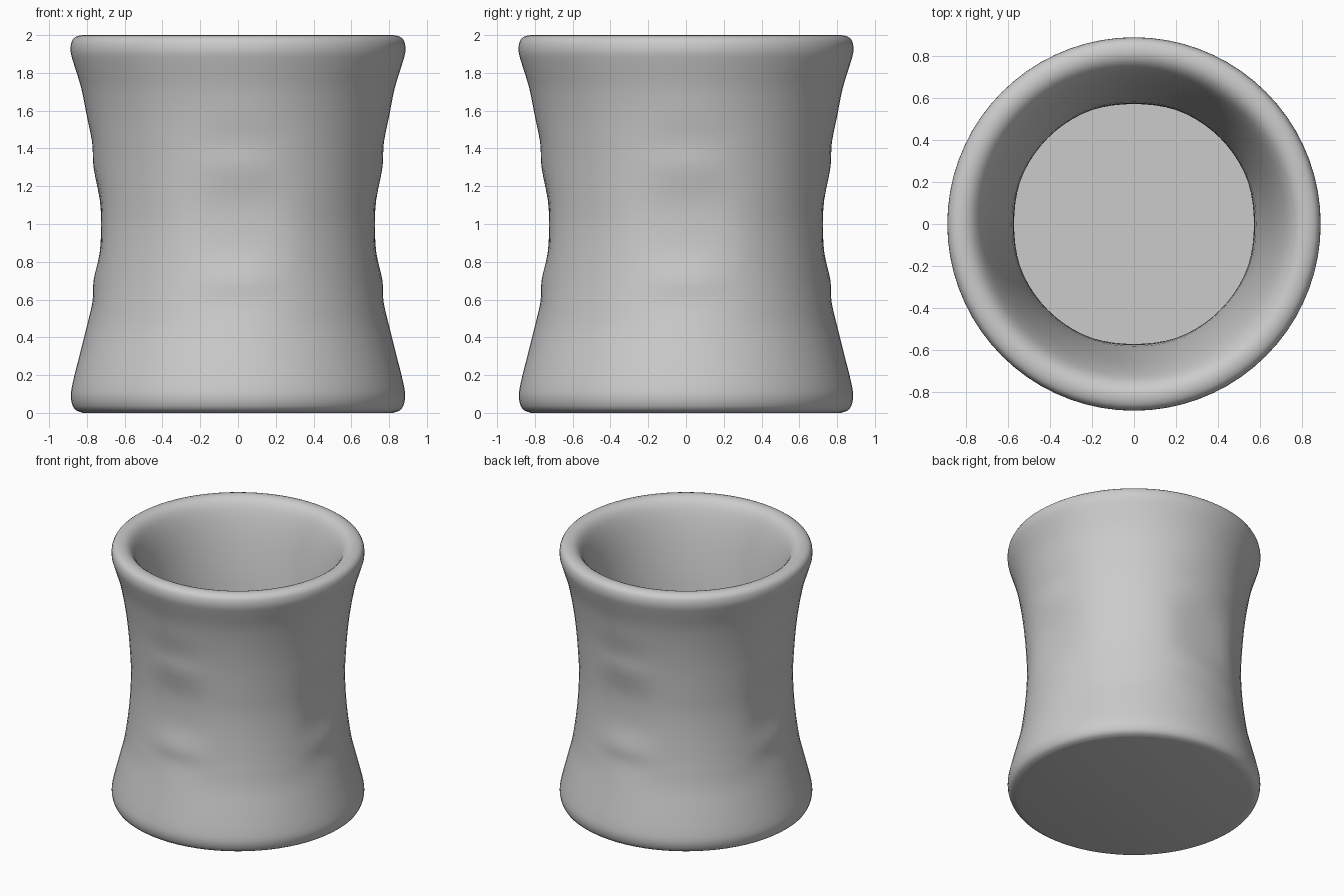
import bpy, bmesh, math
from mathutils import Vector

cube = bpy.data.objects.get("Cube")
if cube:
    bpy.data.objects.remove(cube, do_unlink=True)

# Plain grey clay
clay = bpy.data.materials.new("grey_clay")
clay.use_nodes = True
grey = (0.6, 0.6, 0.6, 1)
clay.diffuse_color = grey
clay.node_tree.nodes["Principled BSDF"].inputs["Base Color"].default_value = grey

# Wall section from foot, over the rim, to the inner floor:
# radius, height, ripple depth
SECTION = [
    (.82, 0, 0), (.865, .02, 0), (.885, .08, 0), (.875, .16, 0),
    (.835, .32, 0), (.80, .46, 0), (.78, .59, -.01), (.767, .7, -.002),
    (.755, .85, -.023), (.75, 1, -.025), (.755, 1.13, -.023),
    (.767, 1.3, -.002), (.78, 1.43, -.008), (.80, 1.57, 0),
    (.83, 1.72, 0), (.87, 1.85, 0), (.887, 1.92, 0), (.873, 1.98, 0),
    (.82, 2, 0), (.765, 1.98, 0), (.72, 1.91, 0), (.67, 1.75, 0),
    (.62, 1.5, 0), (.59, 1.25, -.01), (.578, 1, -.008), (.59, .75, -.01),
    (.62, .5, 0), (.66, .27, 0), (.66, .15, 0),
]
SEGMENTS = 72
STEPS = 3


def smooth_path(points):
    """Catmull-Rom curve through the points."""
    pts = [Vector(p) for p in points]
    pts = [pts[0]] + pts + [pts[-1]]
    path = []
    for a, b, c, d in zip(pts, pts[1:], pts[2:], pts[3:]):
        for i in range(STEPS):
            t = i / STEPS
            path.append(b + (c - a) * t / 2
                        + (a * 2 - b * 5 + c * 4 - d) * t * t / 2
                        + (b * 3 - a - c * 3 + d) * t ** 3 / 2)
    return path + [pts[-1]]


# Turned wall with four rippled sides
bm = bmesh.new()
rings = []
for radius, height, ripple in smooth_path(SECTION):
    ring = []
    for i in range(SEGMENTS):
        angle = math.tau * i / SEGMENTS
        side = max(0, math.cos(4 * angle)) ** 1.3
        r = radius + ripple * side
        ring.append(bm.verts.new((r * math.cos(angle), r * math.sin(angle), height)))
    rings.append(ring)
for low, high in zip(rings, rings[1:]):
    for i in range(SEGMENTS):
        j = (i + 1) % SEGMENTS
        bm.faces.new((low[i], low[j], high[j], high[i]))

# Closed underside and inner floor
bm.faces.new(reversed(rings[0]))
bm.faces.new(rings[-1])

mesh = bpy.data.meshes.new("cup_body")
bm.to_mesh(mesh)
bm.free()
mesh.materials.append(clay)
cup = bpy.data.objects.new("cup_body", mesh)
bpy.context.collection.objects.link(cup)
bpy.ops.object.select_all(action="DESELECT")
cup.select_set(True)
bpy.context.view_layer.objects.active = cup
bpy.ops.object.shade_smooth_by_angle(angle=math.radians(40))
